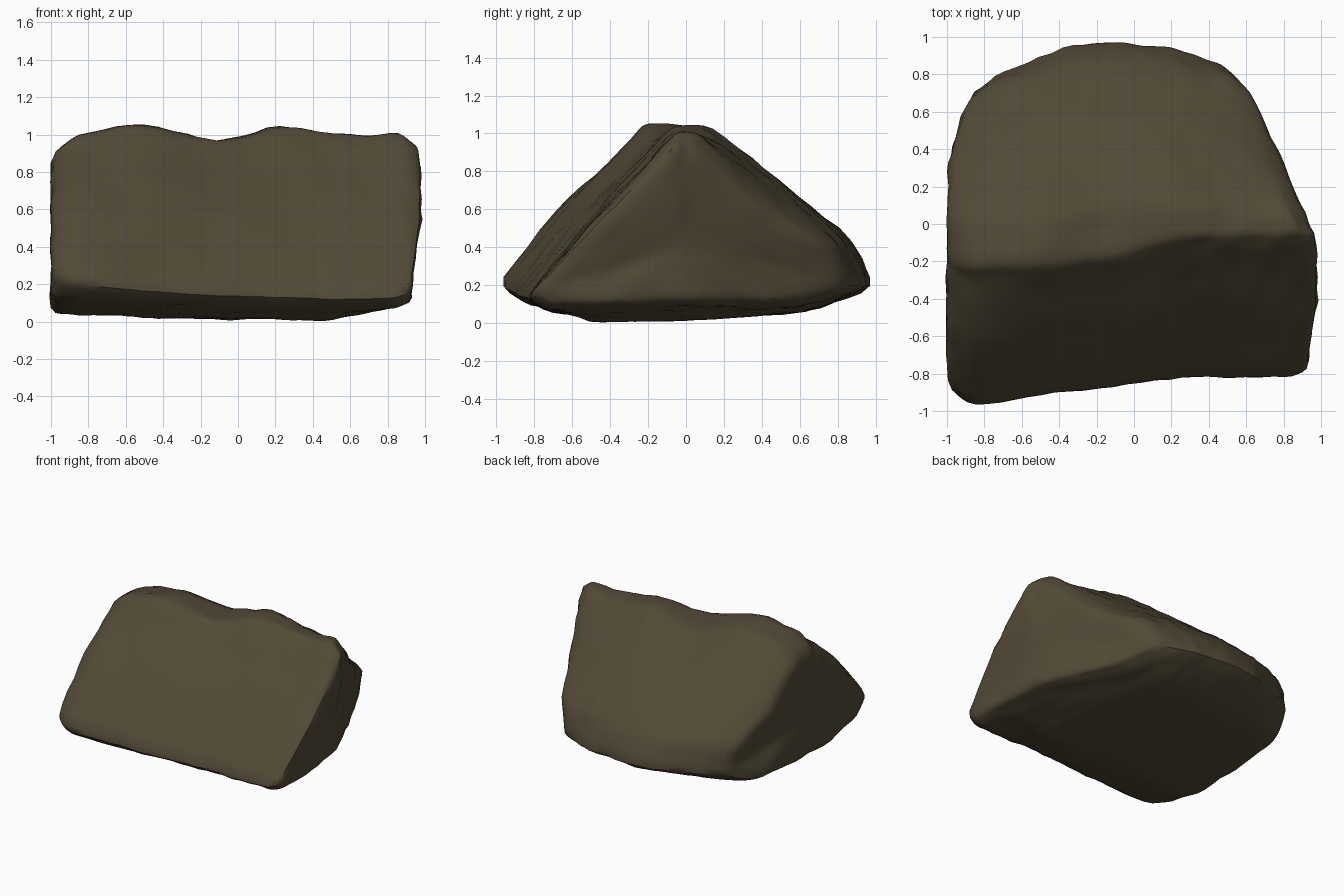
import bpy, bmesh
from mathutils import Vector, noise

cube = bpy.data.objects.get("Cube")
if cube:
    bpy.data.objects.remove(cube, do_unlink=True)

# Stone material
stone = bpy.data.materials.new("brown stone")
stone.use_nodes = True
color = (0.085, 0.068, 0.037, 1)
stone.diffuse_color = color
bsdf = stone.node_tree.nodes["Principled BSDF"]
bsdf.inputs["Base Color"].default_value = color
bsdf.inputs["Roughness"].default_value = 0.9

# Sections along the ridge: fraction, front y and z, ridge front and back y,
# ridge z, back y, back slope z, lift of the underside
SECTIONS = [
    (0.00, -0.90, 0.25, -0.22, 0.04, 0.89, 0.70, 0.57, 0.05),
    (0.07, -1.00, 0.22, -0.24, 0.03, 1.00, 0.83, 0.66, 0.04),
    (0.25, -0.93, 0.18, -0.23, 0.03, 1.055, 0.97, 0.72, 0.03),
    (0.45, -0.89, 0.15, -0.19, 0.12, 0.955, 1.00, 0.74, 0.01),
    (0.64, -0.84, 0.14, -0.07, 0.13, 1.05, 0.98, 0.75, 0.02),
    (0.75, -0.84, 0.13, -0.07, 0.11, 1.01, 0.96, 0.74, 0.00),
    (0.86, -0.84, 0.13, -0.07, 0.10, 0.99, 0.92, 0.70, 0.05),
    (0.95, -0.83, 0.14, -0.06, 0.07, 1.01, 0.87, 0.65, 0.08),
    (1.00, -0.79, 0.18, -0.07, 0.05, 0.93, 0.80, 0.59, 0.11),
]


def left_limit(y):
    return -1 + 0.78 * max(0, y - 0.3) ** 2


def right_limit(y):
    return min(0.99, 0.95 - 0.45 * y)


def section_points(u, fy, fz, ry, rb, rz, by, mz, lift):
    """Wedge outline from the front edge over the ridge to the underside."""
    outline = [
        (fy, fz),
        ((fy + ry) / 2, (fz + rz) / 2 + 0.06 * (1 - u)),
        (ry - 0.05, rz - 0.07),
        (ry + 0.02, rz),
        (rb, rz - 0.01),
        (by * 0.5, mz),
        (by * 0.88, 0.43),
        (by, 0.19),
        (by * 0.65, 0.05 + lift * 0.6),
        (0.0, 0.015 + lift),
        (-0.45, lift),
        (fy * 0.88, max(fz * 0.55, lift)),
    ]
    for y, z in outline:
        x = left_limit(y) + u * (right_limit(y) - left_limit(y))
        if z < 0.2:
            x -= 0.06 * u ** 4
        yield Vector((x, y, z))


# Loft the rock body and fan the two broken ends
bm = bmesh.new()
rings = [[bm.verts.new(p) for p in section_points(*s)] for s in SECTIONS]
count = len(rings[0])
for a, b in zip(rings, rings[1:]):
    for i in range(count):
        j = (i + 1) % count
        bm.faces.new((a[i], b[i], b[j], a[j]))
for ring, bulge in ((rings[0], 0.0), (rings[-1], 0.04)):
    centre = sum((v.co for v in ring), Vector()) / count
    hub = bm.verts.new(centre + Vector((bulge, 0, 0)))
    for i in range(count):
        bm.faces.new((ring[i], ring[(i + 1) % count], hub))
bmesh.ops.recalc_face_normals(bm, faces=bm.faces)

# Refine, soften the edges and weather the surface
bmesh.ops.subdivide_edges(bm, edges=bm.edges[:], cuts=4, use_grid_fill=True)
for _ in range(3):
    bmesh.ops.smooth_vert(bm, verts=bm.verts[:], factor=0.5,
                          use_axis_x=True, use_axis_y=True, use_axis_z=True)
bm.normal_update()
for v, n in [(v, v.normal.copy()) for v in bm.verts]:
    broad = noise.noise(v.co * 3 + Vector((4, 1, 7)))
    fine = noise.noise(v.co * 9)
    v.co += n * (0.005 + 0.008 * broad + 0.012 * fine)

mesh = bpy.data.meshes.new("rock")
bm.to_mesh(mesh)
bm.free()
mesh.materials.append(stone)
rock = bpy.data.objects.new("rock", mesh)
bpy.context.collection.objects.link(rock)
bpy.context.view_layer.objects.active = rock
rock.select_set(True)
bpy.ops.object.shade_smooth_by_angle(angle=0.7)
